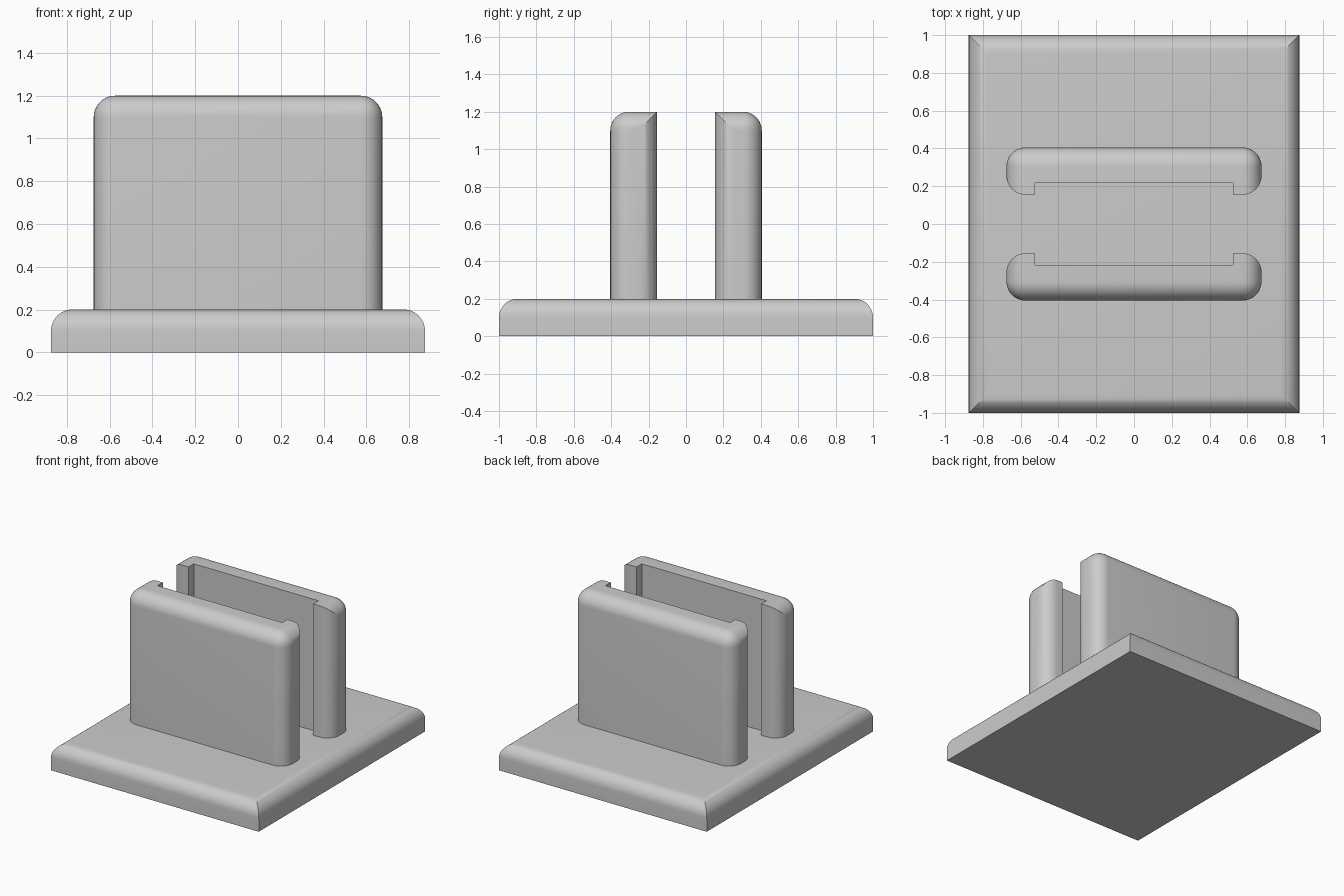
import bpy
import bmesh
from math import radians
from mathutils import Vector

if "Cube" in bpy.data.objects:
    bpy.data.objects.remove(bpy.data.objects["Cube"], do_unlink=True)

FILLET = 0.1
BASE_TOP = 0.2

grey = bpy.data.materials.new("light grey")
grey.use_nodes = True
GREY = (0.6, 0.6, 0.6, 1)
grey.diffuse_color = GREY
grey.node_tree.nodes["Principled BSDF"].inputs["Base Color"].default_value = GREY


def make_block(name, low, high, rounded=None):
    """Box between two corners; edges whose midpoint direction passes the rule are filleted."""
    low, high = Vector(low), Vector(high)
    centre, size = (low + high) / 2, high - low
    bm = bmesh.new()
    bmesh.ops.create_cube(bm, size=2)
    edges = []
    if rounded:
        edges = [e for e in bm.edges if rounded((e.verts[0].co + e.verts[1].co) / 2)]
    for v in bm.verts:
        v.co = centre + v.co * size / 2
    if edges:
        bmesh.ops.bevel(bm, geom=edges, offset=FILLET, segments=10, profile=0.5,
                        affect='EDGES', clamp_overlap=False)
    bmesh.ops.recalc_face_normals(bm, faces=bm.faces)
    mesh = bpy.data.meshes.new(name)
    bm.to_mesh(mesh)
    bm.free()
    mesh.materials.append(grey)
    obj = bpy.data.objects.new(name, mesh)
    bpy.context.collection.objects.link(obj)
    return obj


def smooth(obj):
    bpy.ops.object.select_all(action='DESELECT')
    obj.select_set(True)
    bpy.context.view_layer.objects.active = obj
    bpy.ops.object.shade_smooth_by_angle(angle=radians(30))


# Base plate: only the top rim is rounded, with mitred corners
base = make_block("base_plate", (-0.875, -1, 0), (0.875, 1, BASE_TOP),
                  lambda m: m.z > 0.5)
smooth(base)

# Upright walls: rounded everywhere but along the inner top edge and the foot
for name, side in (("front_wall", -1), ("back_wall", 1)):
    y_in, y_out = sorted((side * 0.155, side * 0.405))
    wall = make_block(name, (-0.675, y_in, BASE_TOP), (0.675, y_out, 1.2),
                      lambda m: abs(m.z) < 0.5 or (m.z > 0.5 and m.y * side > -0.5))

    # Shallow full-height channel in the inner face
    y0, y1 = sorted((side * 0.05, side * 0.218))
    cutter = make_block("channel_cutter", (-0.525, y0, 0.1), (0.525, y1, 1.3))
    cutter.hide_render = True
    cut = wall.modifiers.new("channel", 'BOOLEAN')
    cut.operation = 'DIFFERENCE'
    cut.solver = 'EXACT'
    cut.object = cutter
    bpy.ops.object.select_all(action='DESELECT')
    wall.select_set(True)
    bpy.context.view_layer.objects.active = wall
    bpy.ops.object.modifier_apply(modifier=cut.name)
    bpy.data.objects.remove(cutter, do_unlink=True)
    smooth(wall)
